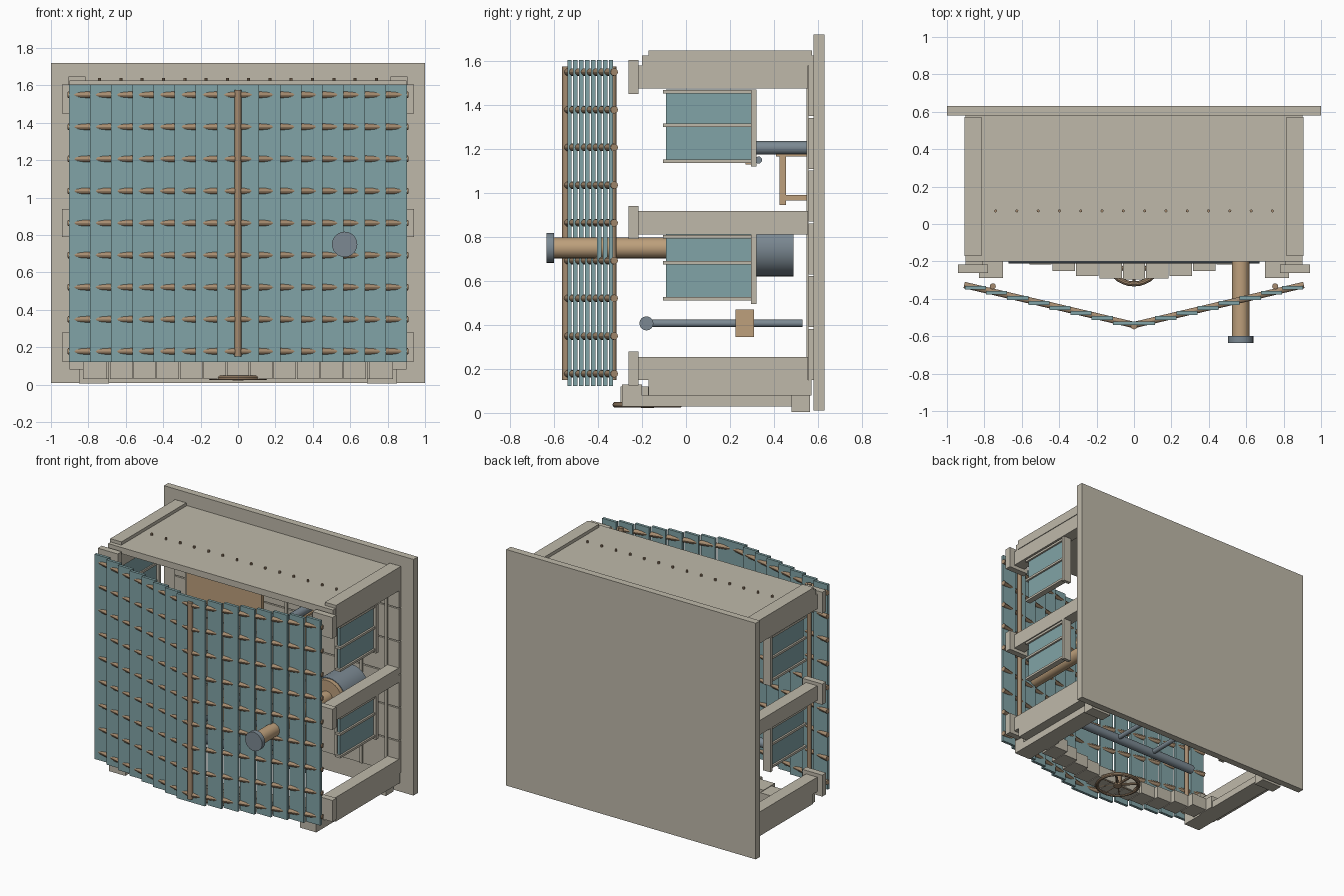
import bpy, math
from mathutils import Vector

cube = bpy.data.objects.get("Cube")
if cube:
    bpy.data.objects.remove(cube, do_unlink=True)


def material(name, rgb):
    m = bpy.data.materials.new(name)
    m.use_nodes = True
    m.diffuse_color = (*rgb, 1)
    m.node_tree.nodes["Principled BSDF"].inputs["Base Color"].default_value = (*rgb, 1)
    return m


STONE = material("pale stone", (0.52, 0.485, 0.4))
TEAL = material("muted teal", (0.22, 0.37, 0.385))
SLATE = material("slate metal", (0.2, 0.25, 0.29))
TAN = material("tan wood", (0.51, 0.35, 0.2))
BROWN = material("brown wood", (0.38, 0.26, 0.16))


def box(name, x, y, z, mat):
    """Box from (min, max) pairs along each axis."""
    mid = [(a + b) / 2 for a, b in (x, y, z)]
    bpy.ops.mesh.primitive_cube_add(size=1, location=mid)
    ob = bpy.context.object
    ob.name = name
    ob.scale = [b - a for a, b in (x, y, z)]
    ob.data.materials.append(mat)
    return ob


def pair(name, x, y, z, mat):
    """The same box on the left (+x) and the right (-x)."""
    box("left_" + name, x, y, z, mat)
    box("right_" + name, (-x[1], -x[0]), y, z, mat)


def rod(name, a, b, r, mat, sides=16):
    """Round bar between two points."""
    a, b = Vector(a), Vector(b)
    bpy.ops.mesh.primitive_cylinder_add(vertices=sides, radius=r, depth=(b - a).length,
                                        location=(a + b) / 2)
    ob = bpy.context.object
    ob.name = name
    ob.rotation_euler = (b - a).to_track_quat('Z', 'Y').to_euler()
    ob.data.materials.append(mat)
    bpy.ops.object.shade_smooth_by_angle()
    return ob


# Back wall with boarded inner face
box("back_wall", (-1, 1), (0.58, 0.63), (0.01, 1.72), STONE)
for i in range(6):
    z = 0.15 + i * 0.24
    box("wall_board", (-0.9, 0.9), (0.557, 0.58), (z, z + 0.232), STONE)
for i in range(9):
    x = -0.8 + i * 0.2
    box("wall_batten", (x - 0.01, x + 0.01), (0.548, 0.558), (0.15, 1.58), STONE)

# Side beams with end plates
for z in (0.15, 0.812, 1.475):
    pair("side_beam", (0.81, 0.9), (-0.22, 0.555), (z, z + 0.105), STONE)
for low, high in ((0.125, 0.28), (0.79, 0.94), (1.45, 1.605)):
    pair("end_plate", (0.78, 0.94), (-0.262, -0.217), (low, high), STONE)

# Roof with raised edges and a row of pegs
box("roof_slab", (-0.9, 0.9), (-0.2, 0.58), (1.58, 1.625), STONE)
pair("roof_edge", (0.815, 0.905), (-0.17, 0.572), (1.58, 1.648), STONE)
for i in range(14):
    x = -0.74 + i * 1.48 / 13
    rod("roof_peg", (x, 0.07, 1.61), (x, 0.07, 1.64), 0.008, BROWN, 8)

# Open base: edges, runners, feet and a curved row of blocks
pair("base_edge", (0.81, 0.9), (-0.17, 0.57), (0.08, 0.15), STONE)
pair("base_runner", (0.7, 0.83), (-0.29, 0.55), (0.03, 0.08), STONE)
pair("runner_block", (0.7, 0.83), (-0.29, -0.2), (0.08, 0.13), STONE)
pair("rear_foot", (0.69, 0.85), (0.48, 0.565), (0.005, 0.08), STONE)
for i in range(-6, 7):
    x = i * 0.125
    y = -0.297 + 0.32 * x * x
    box("curved_base_block", (x - 0.06, x + 0.06), (y, y + 0.13), (0.03, 0.12), STONE)

# Hand wheel under the base
hub = Vector((0, -0.175, 0.037))
bpy.ops.mesh.primitive_torus_add(major_radius=0.145, minor_radius=0.014, location=hub,
                                 major_segments=32, minor_segments=10)
wheel = bpy.context.object
wheel.name = "hand_wheel_rim"
wheel.data.materials.append(BROWN)
bpy.ops.object.shade_smooth_by_angle()
rod("hand_wheel_hub", hub - Vector((0, 0, 0.015)), hub + Vector((0, 0, 0.06)), 0.03, BROWN)
for i in range(4):
    a = i * math.pi / 4
    d = Vector((math.cos(a), math.sin(a), 0)) * 0.14
    rod("hand_wheel_spoke", hub - d, hub + d, 0.009, BROWN, 8)

# Side shutters between the beams
for low, high in ((0.52, 0.812), (1.145, 1.47)):
    pair("shutter_panel", (0.86, 0.88), (-0.09, 0.297), (low, high), TEAL)
    mid = low + 0.162
    for z in (low, mid, high - 0.01):
        pair("shutter_bar", (0.85, 0.893), (-0.105, 0.297), (z - 0.008, z + 0.008), STONE)
    pair("shutter_post", (0.84, 0.9), (0.295, 0.32), (low - 0.025, high), STONE)

# Stepped plank screen in a V, threaded on rods
for side in (-1, 1):
    name = "left" if side > 0 else "right"
    for i in range(8):
        a, b = side * i * 0.113, side * (i + 1) * 0.113
        y = -0.53 + i * 0.027
        box(name + "_screen_plank", (min(a, b), max(a, b)), (y - 0.01, y + 0.01),
            (0.122, 1.605), TEAL)
    for i in range(9):
        z = 0.178 + i * 0.1715
        rod(name + "_screen_rod", (0, -0.54, z), (side * 0.908, -0.326, z), 0.017, BROWN, 12)
    rod(name + "_screen_pole", (side * 0.755, -0.333, 0.15), (side * 0.755, -0.333, 1.575),
        0.016, BROWN)
rod("centre_screen_pole", (0, -0.545, 0.15), (0, -0.545, 1.575), 0.018, BROWN)

# Long barrel through the screen, with its rear drum
X, Z = 0.57, 0.75
rod("barrel", (X, -0.61, Z), (X, 0.3, Z), 0.047, TAN, 24)
rod("barrel_cap", (X, -0.635, Z), (X, -0.6, Z), 0.068, SLATE, 24)
rod("barrel_drum", (X, 0.23, Z), (X, 0.49, Z), 0.13, SLATE, 32)
rod("drum_face", (X, 0.2, Z), (X, 0.23, Z), 0.125, TAN, 32)

# Pipe frame low inside
rod("cross_pipe", (-0.67, -0.18, 0.407), (0.67, -0.18, 0.407), 0.032, SLATE)
for x in (-0.31, 0, 0.31):
    rod("frame_pipe", (x, -0.18, 0.407), (x, 0.53, 0.407), 0.017, SLATE)
    box("pipe_clamp", (x - 0.05, x + 0.05), (0.225, 0.31), (0.345, 0.47), TAN)

# Upper board, pipe and bracket
box("upper_board", (-0.6, 0), (0.27, 0.295), (1.13, 1.47), TAN)
rod("upper_pipe", (0.23, 0.25, 1.205), (0.23, 0.557, 1.205), 0.031, SLATE)
rod("upper_cross_pipe", (-0.3, 0.33, 1.15), (0.3, 0.33, 1.15), 0.016, SLATE)
box("bracket_post", (0.2, 0.26), (0.425, 0.455), (0.945, 1.175), TAN)
box("bracket_arm", (0.2, 0.26), (0.425, 0.557), (0.965, 0.99), TAN)
box("bracket_top", (0.2, 0.26), (0.41, 0.557), (1.165, 1.178), TAN)
